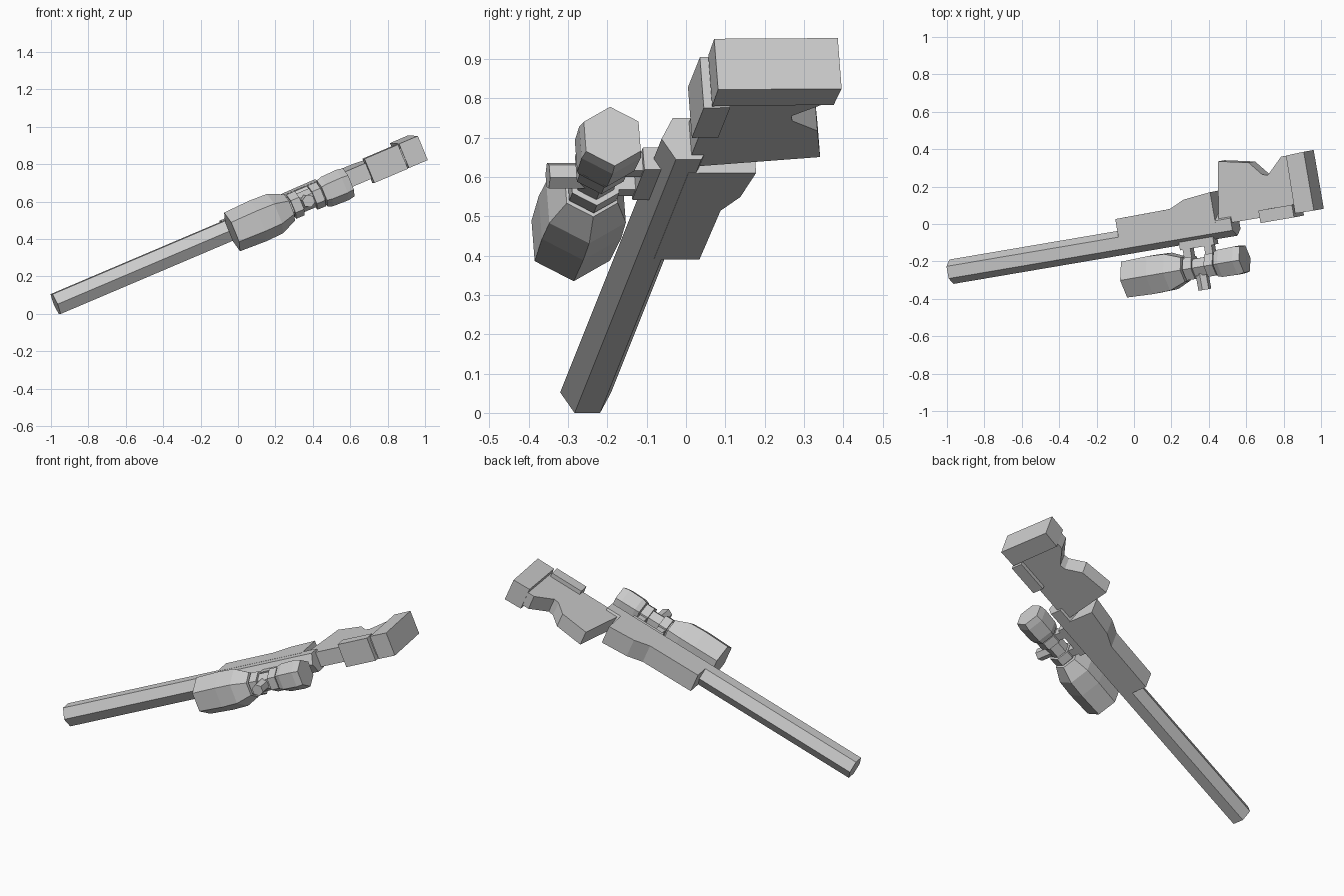
import bpy, bmesh, math
from mathutils import Vector, Matrix

if "Cube" in bpy.data.objects:
    bpy.data.objects.remove(bpy.data.objects["Cube"])

# Gun frame: U = muzzle to butt, V = towards the scope, W = sideways thickness
U = Vector((0.909, 0.1545, 0.3864)).normalized()
V = Vector((0.17, -0.985, -0.006))
V = (V - U * V.dot(U)).normalized()
W = U.cross(V)
FRAME = Matrix.Translation((0, 0, 0.474)) @ Matrix((U, V, W)).transposed().to_4x4()


def finish(name, bm):
    bmesh.ops.recalc_face_normals(bm, faces=bm.faces)
    bm.transform(FRAME)
    me = bpy.data.meshes.new(name)
    bm.to_mesh(me)
    bm.free()
    ob = bpy.data.objects.new(name, me)
    bpy.context.collection.objects.link(ob)
    return ob


def slab(name, outline, half):
    """Side outline (s, t) extruded to both sides of the centre plane."""
    bm = bmesh.new()
    face = bm.faces.new([bm.verts.new((s, t, -half)) for s, t in outline])
    ext = bmesh.ops.extrude_face_region(bm, geom=[face])
    vs = [g for g in ext['geom'] if isinstance(g, bmesh.types.BMVert)]
    bmesh.ops.translate(bm, verts=vs, vec=(0, 0, 2 * half))
    return finish(name, bm)


def block(name, s0, s1, t0, t1, half):
    return slab(name, [(s0, t0), (s1, t0), (s1, t1), (s0, t1)], half)


def hex_tube(name, profile, t, turn=0.0, along_v=False, s_mid=0.0):
    """Six-sided body from (position, radius) pairs along U, or along V."""
    bm = bmesh.new()
    rings = []
    for p, r in profile:
        ring = []
        for i in range(6):
            a = math.radians(60 * i + turn)
            c, d = r * math.cos(a), r * math.sin(a)
            ring.append(bm.verts.new((s_mid + c, p, d) if along_v else (p, t + c, d)))
        rings.append(ring)
    for a, b in zip(rings, rings[1:]):
        for i in range(6):
            j = (i + 1) % 6
            bm.faces.new((a[i], a[j], b[j], b[i]))
    bm.faces.new(rings[0])
    bm.faces.new(rings[-1])
    return finish(name, bm)


# Barrel and receiver
hex_tube("barrel", [(-1.089, 0.066), (0.58, 0.066)], 0.088)

# Fore-end under the receiver
slab("fore_end", [(-0.078, 0.075), (-0.078, -0.043), (0.242, -0.047),
                  (0.331, -0.084), (0.49, -0.10), (0.49, 0.075)], 0.058)

# Rear stock with grip
slab("rear_stock", [(0.50, 0.08), (0.561, -0.255), (0.734, -0.221), (0.80, -0.146),
                    (0.832, -0.138), (0.925, -0.223), (0.98, -0.223), (0.98, 0.08)], 0.045)

# Cheek rest and butt pad
block("cheek_rest", 0.753, 0.95, 0.04, 0.108, 0.07)
slab("butt_pad", [(0.96, 0.088), (0.965, -0.225), (1.07, -0.229), (1.07, 0.09)], 0.07)

# Scope body: objective bell, tube, eyepiece
AXIS = 0.284
hex_tube("scope_body", [(-0.088, 0.112), (0.065, 0.118), (0.165, 0.114), (0.25, 0.076),
                        (0.252, 0.054), (0.44, 0.054), (0.442, 0.076), (0.47, 0.085),
                        (0.56, 0.088), (0.598, 0.0815)], AXIS, 30)

# Scope rings with their mount posts
for i, s in enumerate((0.285, 0.41)):
    hex_tube(f"scope_ring_{i + 1}", [(s - 0.025, 0.07), (s + 0.025, 0.07)], AXIS, 30)
    block(f"mount_post_{i + 1}", s - 0.022, s + 0.022, 0.16, 0.25, 0.025)
block("mount_rail", 0.25, 0.45, 0.13, 0.18, 0.03)

# Adjustment knob
hex_tube("scope_knob", [(0.30, 0.035), (0.41, 0.035)], 0, 30, along_v=True, s_mid=0.34)
